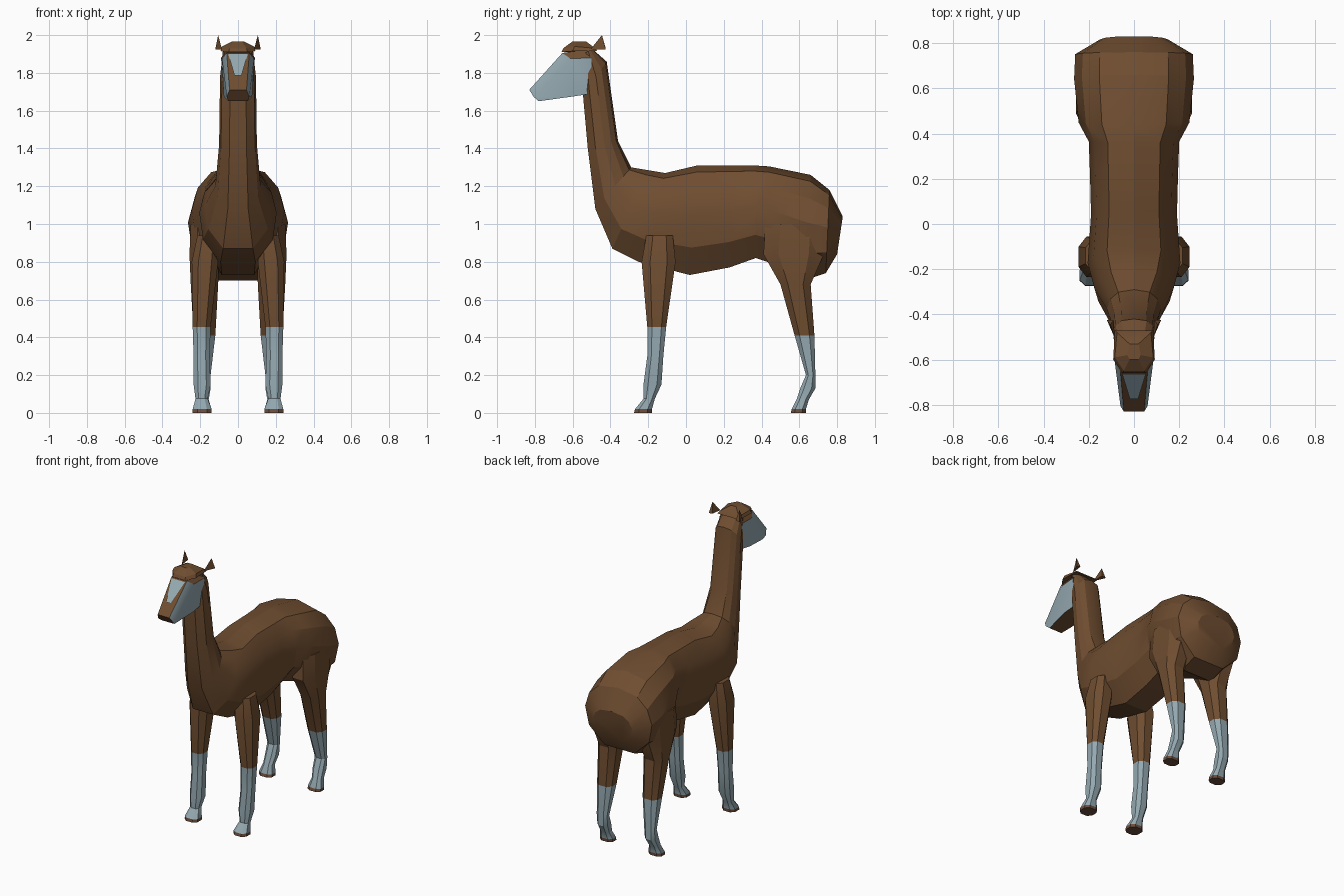
import bpy
import bmesh
import math

cube = bpy.data.objects.get("Cube")
if cube:
    bpy.data.objects.remove(cube)


def material(name, rgb):
    mat = bpy.data.materials.new(name)
    mat.use_nodes = True
    mat.diffuse_color = (*rgb, 1)
    bsdf = next(n for n in mat.node_tree.nodes if n.type == 'BSDF_PRINCIPLED')
    bsdf.inputs["Base Color"].default_value = (*rgb, 1)
    return mat


MATERIALS = [material("brown wool", (0.16, 0.075, 0.03)),
             material("pale grey skin", (0.30, 0.40, 0.44)),
             material("hoof brown", (0.15, 0.075, 0.045))]


def finish(bm, name, rule=None, mirror=False):
    """Turn a bmesh into an object, colouring faces by the given rule."""
    bmesh.ops.recalc_face_normals(bm, faces=bm.faces)
    for face in bm.faces:
        face.material_index = rule(face) if rule else 0
    mesh = bpy.data.meshes.new(name)
    bm.to_mesh(mesh)
    bm.free()
    for mat in MATERIALS:
        mesh.materials.append(mat)
    obj = bpy.data.objects.new(name, mesh)
    bpy.context.collection.objects.link(obj)
    if mirror:
        obj.modifiers.new("Mirror", 'MIRROR').use_mirror_merge = False
    bpy.ops.object.select_all(action='DESELECT')
    obj.select_set(True)
    bpy.context.view_layer.objects.active = obj
    bpy.ops.object.shade_smooth_by_angle(angle=math.radians(25))
    return obj


def loft(rings):
    """Skin a list of rings of points and cap both ends."""
    bm = bmesh.new()
    loops = [[bm.verts.new(p) for p in ring] for ring in rings]
    count = len(loops[0])
    for a, b in zip(loops, loops[1:]):
        for i in range(count):
            j = (i + 1) % count
            bm.faces.new((a[i], a[j], b[j], b[i]))
    bm.faces.new(loops[0])
    bm.faces.new(loops[-1])
    return bm


def symmetric(half):
    """Close a half ring by repeating it on the other side."""
    return half + [(-x, y, z) for x, y, z in reversed(half) if x > 0]


# Neck and body: top y, top z, bottom y, bottom z, half width
SECTION = [(0, 0.45), (0.25, 0.9), (0.55, 1), (0.78, 0.87), (0.94, 0.58), (1, 0)]
SPINE = [(-0.50, 1.93, -0.54, 1.90, 0.08),
         (-0.42, 1.86, -0.545, 1.68, 0.095),
         (-0.36, 1.44, -0.52, 1.40, 0.10),
         (-0.29, 1.30, -0.48, 1.08, 0.12),
         (-0.20, 1.285, -0.39, 0.87, 0.175),
         (-0.11, 1.27, -0.25, 0.80, 0.205),
         (0.06, 1.31, 0.02, 0.73, 0.19),
         (0.23, 1.31, 0.23, 0.77, 0.195),
         (0.36, 1.31, 0.37, 0.82, 0.20),
         (0.44, 1.305, 0.46, 0.79, 0.245),
         (0.66, 1.26, 0.62, 0.70, 0.265),
         (0.76, 1.18, 0.74, 0.74, 0.26),
         (0.83, 1.04, 0.80, 0.84, 0.15)]
body_rings = []
for ty, tz, by, bz, width in SPINE:
    body_rings.append(symmetric([(width * w, by + (ty - by) * u, bz + (tz - bz) * u)
                                 for u, w in SECTION]))
finish(loft(body_rings), "body_and_neck")

# Head: chin, cheek and ridge points from the neck to the muzzle
head_rings = [symmetric(half) for half in (
    [(0.07, -0.50, 1.69), (0.09, -0.50, 1.88), (0.05, -0.50, 1.93)],
    [(0.075, -0.60, 1.675), (0.085, -0.61, 1.875), (0.06, -0.655, 1.905)],
    [(0.05, -0.78, 1.65), (0.06, -0.805, 1.672), (0.045, -0.83, 1.71)])]


def head_rule(face):
    # Pale cheeks between chin and cheek line
    centre = face.calc_center_median()
    return 1 if abs(face.normal.x) > 0.75 and centre.z < 1.8 else 0


finish(loft(head_rings), "head", head_rule)

# Pale blaze on the bridge of the nose
blaze = bmesh.new()
blaze.faces.new([blaze.verts.new(p) for p in (
    (-0.052, -0.665, 1.901), (0.052, -0.665, 1.901),
    (0.018, -0.775, 1.785), (-0.018, -0.775, 1.785))])
bmesh.ops.solidify(blaze, geom=blaze.faces[:], thickness=0.006)
finish(blaze, "nose_blaze", lambda face: 1)

# Tuft of wool on the crown
tuft_rings = [symmetric(half) for half in (
    [(0.05, -0.66, 1.91), (0.092, -0.60, 1.915), (0.085, -0.47, 1.915)],
    [(0.045, -0.65, 1.93), (0.085, -0.59, 1.94), (0.075, -0.48, 1.93)],
    [(0.02, -0.60, 1.967), (0.03, -0.58, 1.967), (0.02, -0.53, 1.967)])]
finish(loft(tuft_rings), "crown_tuft")

# Ears
ear = bmesh.new()
for point in ((0.085, -0.505, 1.925), (0.105, -0.445, 2.0),
              (0.12, -0.425, 1.925), (0.09, -0.425, 1.93)):
    ear.verts.new(point)
bmesh.ops.convex_hull(ear, input=ear.verts[:])
finish(ear, "ears", mirror=True)


def leg(name, sections, sock):
    """Each section: height, front y, back y, inner x, outer x."""
    rings = []
    for z, y0, y1, x0, x1 in sections:
        cx, cy, hx, hy = (x0 + x1) / 2, (y0 + y1) / 2, (x1 - x0) / 2, (y1 - y0) / 2
        corners = [(1, 0.5), (0.5, 1), (-0.5, 1), (-1, 0.5),
                   (-1, -0.5), (-0.5, -1), (0.5, -1), (1, -0.5)]
        rings.append([(cx + hx * u, cy + hy * v, z) for u, v in corners])

    def rule(face):
        height = face.calc_center_median().z
        return 2 if height < 0.02 else 1 if height < sock else 0

    finish(loft(rings), name, rule, mirror=True)


leg("front_legs", [(0.94, -0.21, -0.07, 0.10, 0.215),
                   (0.80, -0.235, -0.055, 0.105, 0.245),
                   (0.455, -0.205, -0.105, 0.145, 0.24),
                   (0.30, -0.205, -0.12, 0.15, 0.235),
                   (0.15, -0.225, -0.13, 0.145, 0.235),
                   (0.075, -0.225, -0.165, 0.16, 0.225),
                   (0.02, -0.27, -0.18, 0.14, 0.24),
                   (0, -0.275, -0.18, 0.14, 0.24)], 0.455)

leg("hind_legs", [(1.0, 0.42, 0.74, 0.10, 0.25),
                  (0.84, 0.41, 0.73, 0.10, 0.257),
                  (0.68, 0.50, 0.66, 0.105, 0.25),
                  (0.41, 0.575, 0.68, 0.12, 0.235),
                  (0.20, 0.635, 0.685, 0.145, 0.225),
                  (0.13, 0.605, 0.685, 0.145, 0.225),
                  (0.07, 0.585, 0.65, 0.155, 0.225),
                  (0.02, 0.56, 0.635, 0.14, 0.24),
                  (0, 0.555, 0.635, 0.14, 0.24)], 0.41)
